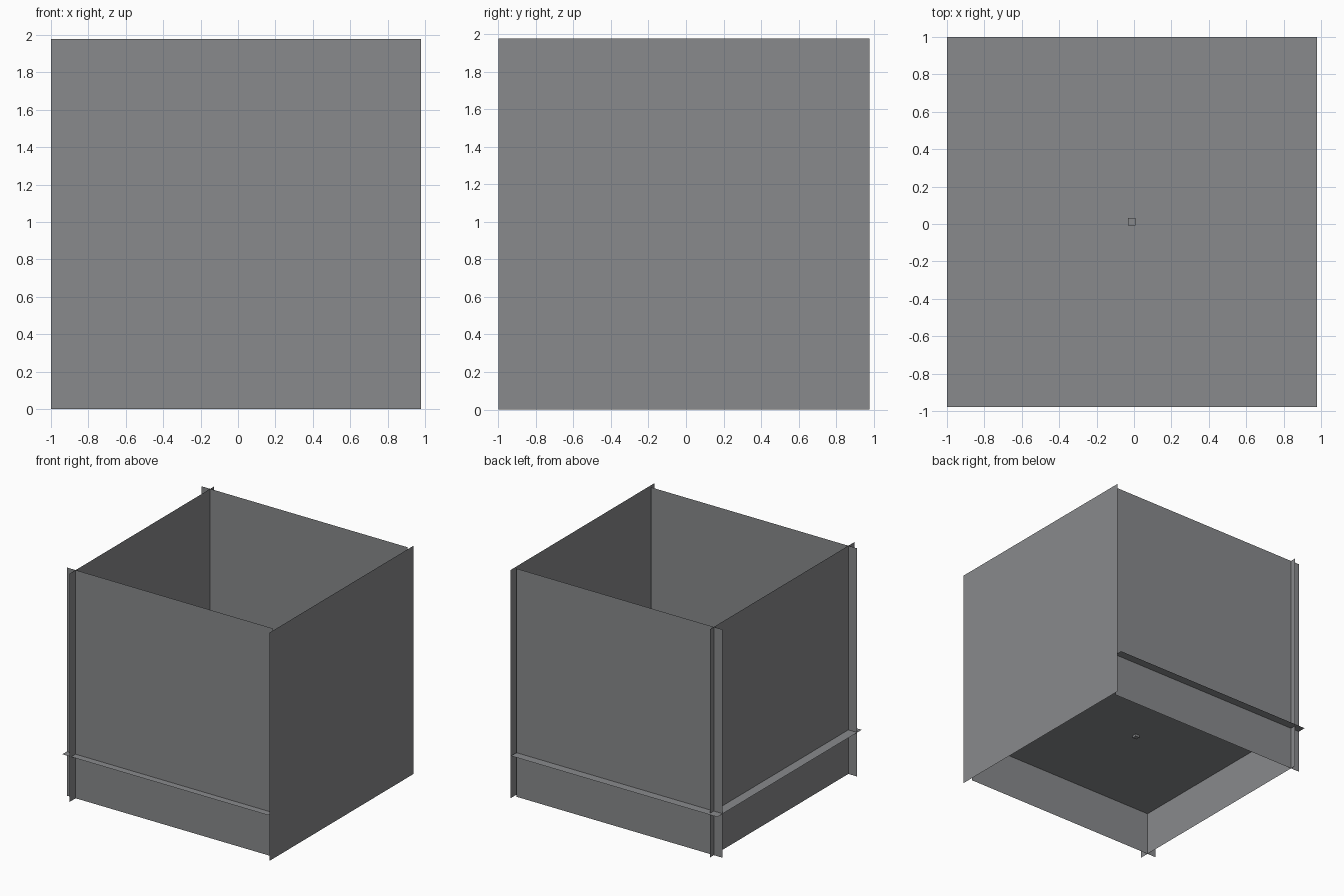
import bpy
from mathutils import Vector

cube = bpy.data.objects.get("Cube")
if cube:
    bpy.data.objects.remove(cube, do_unlink=True)

grey = bpy.data.materials.new("cool_grey")
grey.use_nodes = True
grey.diffuse_color = (0.25, 0.255, 0.265, 1)
grey.node_tree.nodes["Principled BSDF"].inputs["Base Color"].default_value = grey.diffuse_color

SIDE = 1.978            # edge length of every square sheet
OFF = 1 - SIDE / 2      # sheets sit slightly off centre
MID = SIDE / 2          # mid height of the walls
FLOOR_Z = 0.382


def add_object(name, verts, faces):
    mesh = bpy.data.meshes.new(name)
    mesh.from_pydata(verts, [], faces)
    mesh.materials.append(grey)
    obj = bpy.data.objects.new(name, mesh)
    bpy.context.collection.objects.link(obj)
    return obj


def sheet(name, centre, u, v):
    """Thin square sheet spanned by the unit axes u and v."""
    c, u, v = Vector(centre), Vector(u) * SIDE / 2, Vector(v) * SIDE / 2
    add_object(name, [c - u - v, c + u - v, c + u + v, c - u + v], [(0, 1, 2, 3)])


X, Y, Z = (1, 0, 0), (0, 1, 0), (0, 0, 1)

# Four walls that cross each other near the corners
sheet("front_wall", (-OFF, -0.917, MID), X, Z)
sheet("back_wall", (-OFF, 0.926, MID), (-1, 0, 0), Z)
sheet("left_wall", (1, -OFF, MID), Y, Z)
sheet("right_wall", (-0.915, -OFF, MID), (0, -1, 0), Z)

# Raised floor sticking out through the walls
sheet("floor", (-OFF, OFF, FLOOR_Z), X, Y)

# Small block in the middle of the floor
bpy.ops.mesh.primitive_cube_add(size=0.04, location=(-OFF, OFF, FLOOR_Z))
block = bpy.context.object
block.name = "floor_block"
block.data.materials.append(grey)
